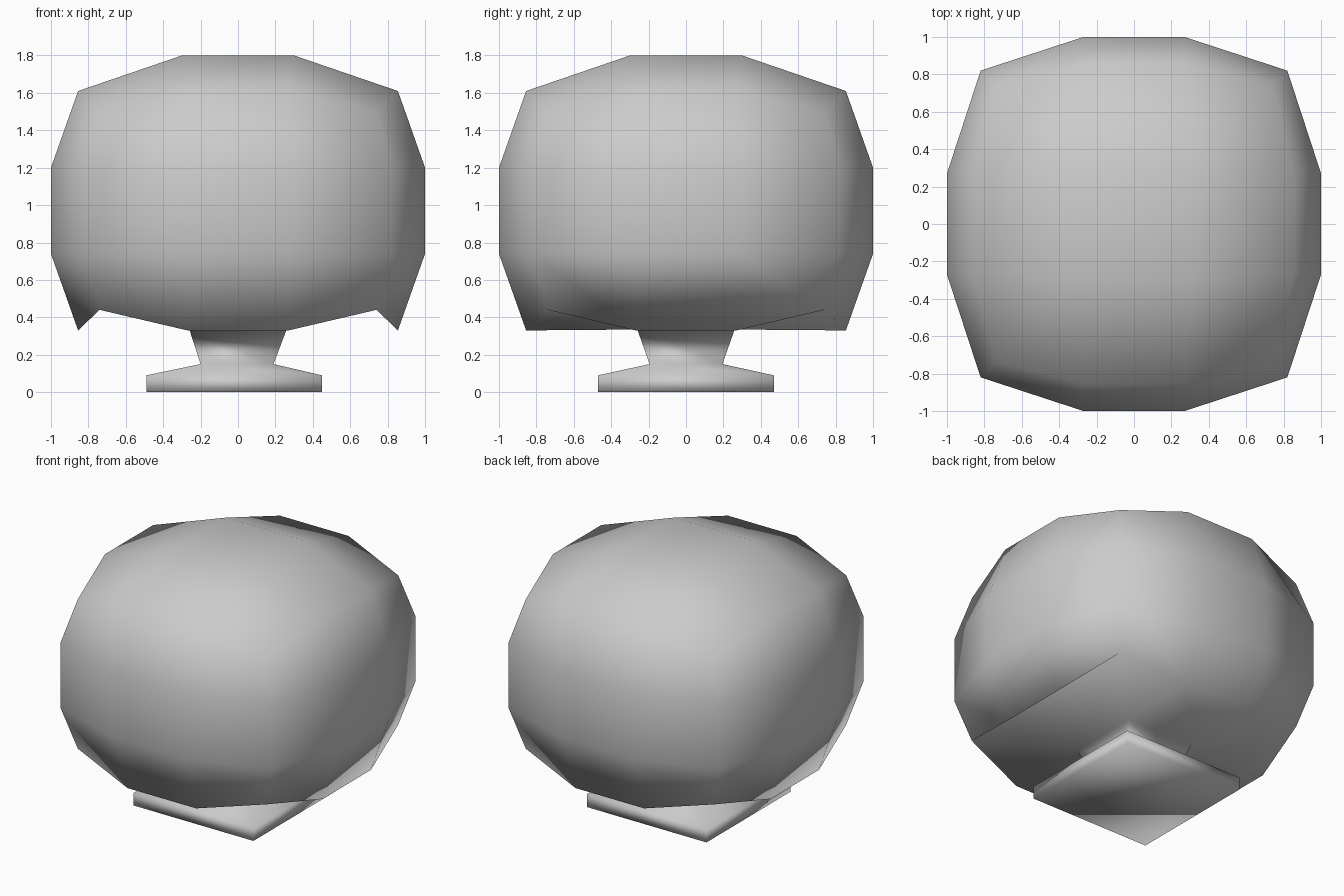
import bpy, bmesh

old = bpy.data.objects.get("Cube")
if old:
    bpy.data.objects.remove(old, do_unlink=True)

grey = bpy.data.materials.new("plain_grey")
grey.use_nodes = True
colour = (0.6, 0.6, 0.6, 1)
grey.diffuse_color = colour
grey.node_tree.nodes["Principled BSDF"].inputs["Base Color"].default_value = colour

MID = 0.97      # height of the crown's middle
INNER = 0.27    # offset of the inner grid lines


def sign(n):
    return 1 if n > 0 else -1


def crown_point(key):
    """Pull a point of a three-by-three gridded cube onto the rounded crown."""
    i, j, k = key
    outer = [abs(n) == 3 for n in key]
    if all(outer):
        x, y, z = 0.74, 0.74, 0.53
    elif sum(outer) == 2:
        x, y, z = [(0.855 if outer[2] else 0.82) if o else INNER for o in outer[:2]] + [0.64 if outer[2] else 0.23]
    else:
        x, y, z = [1.0 if o else INNER for o in outer[:2]] + [0.83 if outer[2] else 0.23]
        if outer[2]:
            x = y = 0.3
    return sign(i) * x, sign(j) * y, MID + sign(k) * z


# crown: gridded cube with its underside left open
bm = bmesh.new()
bmesh.ops.create_cube(bm, size=2)
bmesh.ops.subdivide_edges(bm, edges=bm.edges[:], cuts=2, use_grid_fill=True)
under = [f for f in bm.faces if f.calc_center_median().z < -0.99]
bmesh.ops.delete(bm, geom=under, context='FACES')
grid = {}
for v in bm.verts:
    key = tuple(round(c * 3) for c in v.co)
    grid[key] = v
    v.co = crown_point(key)


# trunk: square rings from the crown down to the foot
def ring(half, z, shift=0):
    return [bm.verts.new((shift + half * sx, half * sy, z))
            for sx, sy in ((1, 1), (-1, 1), (-1, -1), (1, -1))]


rings = [ring(0.26, 0.335), ring(0.195, 0.15, -0.005),
         ring(0.47, 0.09, -0.02), ring(0.47, 0, -0.02)]
for upper, lower in zip(rings, rings[1:]):
    for a in range(4):
        b = (a + 1) % 4
        bm.faces.new((upper[a], upper[b], lower[b], lower[a]))
bm.faces.new(rings[-1])

# underside: flat front and back strips, folded flaps on both sides
top = dict(zip(((1, 1), (-1, 1), (-1, -1), (1, -1)), rings[0]))
for s in (1, -1):
    bm.faces.new((grid[1, 3 * s, -3], grid[-1, 3 * s, -3], top[-1, s], top[1, s]))
    corner_a, corner_b = grid[3 * s, 3, -3], grid[3 * s, -3, -3]
    bm.faces.new((corner_a, corner_b, top[s, -1], top[s, 1]))
    bm.faces.new((corner_a, grid[3 * s, 1, -3], grid[3 * s, -1, -3], corner_b))
    for t in (1, -1):
        bm.faces.new((grid[3 * s, 3 * t, -3], grid[s, 3 * t, -3], top[s, t]))

bmesh.ops.recalc_face_normals(bm, faces=bm.faces[:])
for f in bm.faces:
    f.smooth = True
mesh = bpy.data.meshes.new("tree_crown_and_trunk")
bm.to_mesh(mesh)
bm.free()
mesh.materials.append(grey)
tree = bpy.data.objects.new("tree_crown_and_trunk", mesh)
bpy.context.collection.objects.link(tree)
